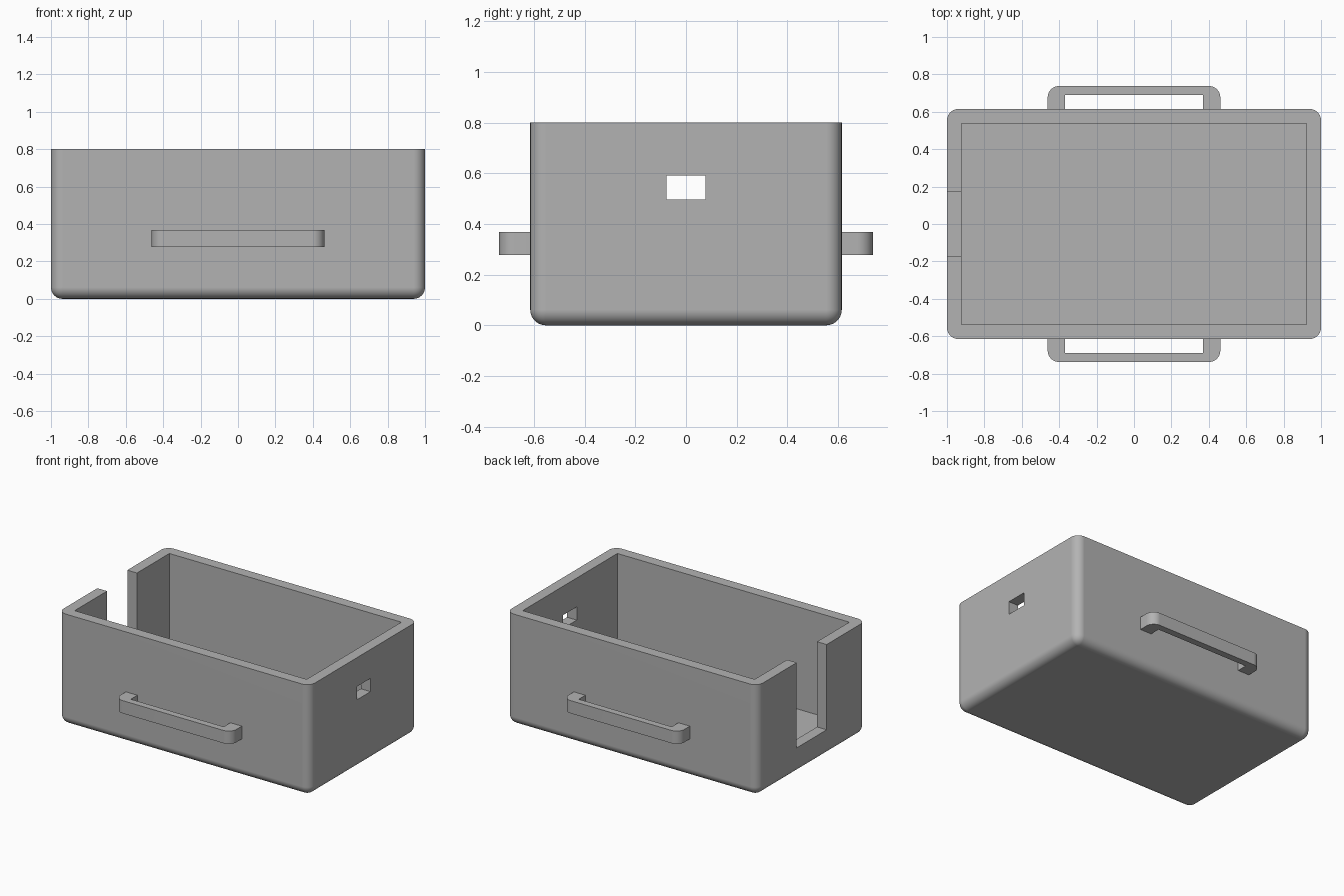
import bpy, bmesh
from math import radians, sin, cos, pi

cube = bpy.data.objects.get("Cube")
if cube:
    bpy.data.objects.remove(cube, do_unlink=True)

WALL, RADIUS, HEIGHT = 0.077, 0.0615, 0.8
HALF_X, HALF_Y = 1.0, 0.615

grey = bpy.data.materials.new("plain grey")
grey.use_nodes = True
colour = (0.45, 0.45, 0.45, 1)
grey.diffuse_color = colour
grey.node_tree.nodes["Principled BSDF"].inputs["Base Color"].default_value = colour


def add_object(name, bm):
    bmesh.ops.recalc_face_normals(bm, faces=bm.faces)
    mesh = bpy.data.meshes.new(name)
    bm.to_mesh(mesh)
    bm.free()
    mesh.materials.append(grey)
    obj = bpy.data.objects.new(name, mesh)
    bpy.context.collection.objects.link(obj)
    return obj


def box(low, high):
    bm = bmesh.new()
    bmesh.ops.create_cube(bm, size=1)
    for v in bm.verts:
        v.co = [h if c > 0 else l for c, l, h in zip(v.co, low, high)]
    return bm


def smooth(obj):
    bpy.ops.object.select_all(action="DESELECT")
    obj.select_set(True)
    bpy.context.view_layer.objects.active = obj
    bpy.ops.object.shade_smooth_by_angle(angle=radians(30))
    obj.modifiers.new("even_normals", "WEIGHTED_NORMAL").keep_sharp = True


def cut(target, name, low, high):
    cutter = add_object(name, box(low, high))
    mod = target.modifiers.new(name, "BOOLEAN")
    mod.operation, mod.solver, mod.object = "DIFFERENCE", "EXACT", cutter
    bpy.context.view_layer.objects.active = target
    bpy.ops.object.modifier_apply(modifier=name)
    bpy.data.objects.remove(cutter, do_unlink=True)


# Tray: block rounded on every edge except the rim
bm = box((-HALF_X, -HALF_Y, 0), (HALF_X, HALF_Y, HEIGHT))
edges = [e for e in bm.edges if min(v.co.z for v in e.verts) < 0.01]
bmesh.ops.bevel(bm, geom=edges, offset=RADIUS, offset_type="OFFSET",
                segments=10, profile=0.5, affect="EDGES")
tray = add_object("tray", bm)

# Hollow interior, open slot in one end, small window in the other
inner_x, inner_y = HALF_X - WALL, HALF_Y - WALL
cut(tray, "hollow", (-inner_x, -inner_y, 0.065), (inner_x, inner_y, 1))
cut(tray, "end_slot", (-1.1, -0.17, 0.187), (-0.8, 0.17, 1))
cut(tray, "end_window", (0.8, -0.077, 0.497), (1.1, 0.077, 0.592))
smooth(tray)


# Handles: U-shaped bar with rounded outer corners
def handle(name, side):
    outer, inner, root, tip, bar = 0.4615, 0.37, 0.6, 0.738, 0.69
    arc = [(outer - RADIUS * (1 - cos(a)), tip - RADIUS * (1 - sin(a)))
           for a in (i * pi / 20 for i in range(11))]
    half = [(inner, bar), (inner, root), (outer, root)] + arc
    outline = half + [(-x, y) for x, y in reversed(half)]
    bm = bmesh.new()
    face = bm.faces.new([bm.verts.new((x, side * y, 0.277)) for x, y in outline])
    top = bmesh.ops.extrude_face_region(bm, geom=[face])["geom"]
    verts = [v for v in top if isinstance(v, bmesh.types.BMVert)]
    bmesh.ops.translate(bm, verts=verts, vec=(0, 0, 0.092))
    smooth(add_object(name, bm))


handle("front_handle", -1)
handle("back_handle", 1)
